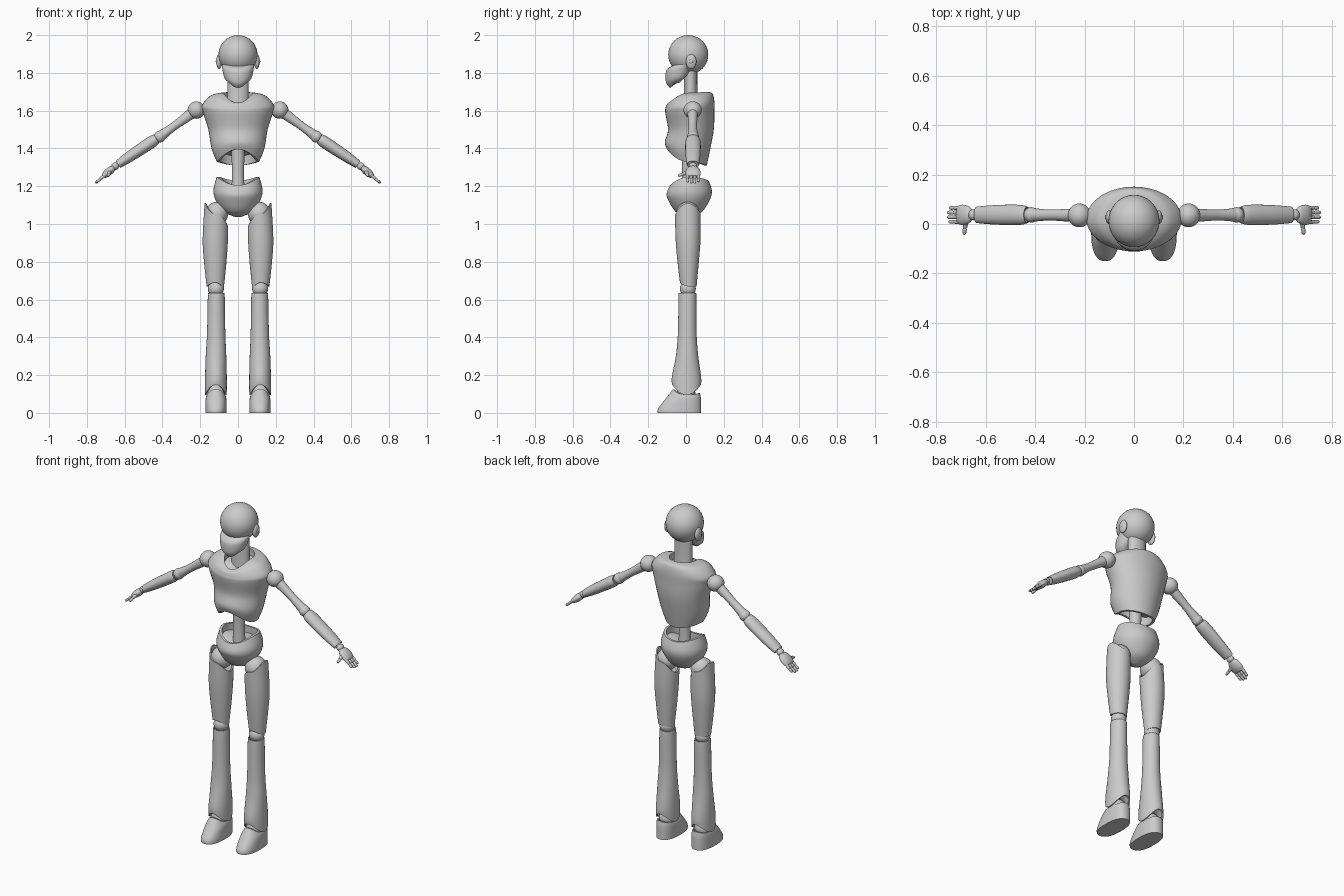
import bpy, bmesh, math
from mathutils import Matrix, Vector

N = 40  # points per cross-section


def finish(name, bm, mirror):
    bmesh.ops.recalc_face_normals(bm, faces=bm.faces)
    me = bpy.data.meshes.new(name)
    bm.to_mesh(me)
    bm.free()
    ob = bpy.data.objects.new(name, me)
    bpy.context.collection.objects.link(ob)
    if mirror:
        ob.modifiers.new("mirror", 'MIRROR')
    return ob


def axis_matrix(a, b):
    """Local z runs from a to b, local y stays close to world y."""
    d = (Vector(b) - Vector(a)).normalized()
    y = Vector((0, 1, 0)) if abs(d.y) < 0.9 else Vector((0, 0, 1))
    x = y.cross(d).normalized()
    y = d.cross(x)
    m = Matrix((x, y, d)).transposed().to_4x4()
    m.translation = Vector(a)
    return m


def smooth_rings(rings, k):
    """Catmull-Rom interpolation between the given rings."""
    out = []
    for i in range(len(rings) - 1):
        p0, p1, p2 = rings[max(i - 1, 0)], rings[i], rings[i + 1]
        p3 = rings[min(i + 2, len(rings) - 1)]
        for j in range(k):
            t = j / k
            out.append([0.5 * (2 * b + (c - a) * t + (2 * a - 5 * b + 4 * c - d) * t * t
                        + (3 * b - a - 3 * c + d) * t ** 3)
                        for a, b, c, d in zip(p0, p1, p2, p3)])
    return out + [rings[-1]]


def loft(name, rings, mirror=False, low=0, high=0, p=2, mat=None, k=5):
    """Ring: x0, x1, y0, y1, then one z, or z at -x, +x, -y, +y.
    low / high: depth of the hollow at either end."""
    full = [list(r[:4]) + (list(r[4:]) if len(r) == 8 else [r[4]] * 4) for r in rings]
    full = smooth_rings(full, k)

    def shrunk(r, dz):
        cx, cy = (r[0] + r[1]) / 2, (r[2] + r[3]) / 2
        xy = [c + (v - c) * 0.88 for v, c in zip(r[:4], (cx, cx, cy, cy))]
        return xy + [z + dz for z in r[4:]]
    if low:
        full = [shrunk(full[0], low), shrunk(full[0], 0)] + full
    if high:
        full += [shrunk(full[-1], 0), shrunk(full[-1], -high)]
    bm = bmesh.new()
    loops = []
    for x0, x1, y0, y1, za, zb, zc, zd in full:
        loop = []
        for i in range(N):
            a = 2 * math.pi * i / N
            c, s = math.cos(a), math.sin(a)
            z = c * c * (zb if c > 0 else za) + s * s * (zd if s > 0 else zc)
            px = math.copysign(abs(c) ** (2 / p), c)
            py = math.copysign(abs(s) ** (2 / p), s)
            loop.append(bm.verts.new(((x0 + x1) / 2 + px * (x1 - x0) / 2,
                                      (y0 + y1) / 2 + py * (y1 - y0) / 2, z)))
        loops.append(loop)
    for l0, l1 in zip(loops, loops[1:]):
        for i in range(N):
            j = (i + 1) % N
            bm.faces.new((l0[i], l0[j], l1[j], l1[i]))
    for loop in (loops[0], loops[-1]):
        bmesh.ops.poke(bm, faces=[bm.faces.new(loop)])
    if mat:
        bmesh.ops.transform(bm, matrix=mat, verts=bm.verts)
    return finish(name, bm, mirror)


def ball(name, loc, size, mirror=False):
    bm = bmesh.new()
    bmesh.ops.create_uvsphere(bm, u_segments=36, v_segments=20, radius=1,
                              matrix=Matrix.Translation(loc) @ Matrix.Diagonal((*size, 1)))
    return finish(name, bm, mirror)


def limb(name, a, b, sections, **kw):
    """Sections: distance from a, half-thickness, half-width."""
    return loft(name, [(-h, h, -w, w, t) for t, h, w in sections],
                mirror=True, mat=axis_matrix(a, b), **kw)


# Head: skull with visor edge, face mask, ears
ball("skull", (0, 0.012, 1.896), (0.103, 0.106, 0.104))
loft("face", [(-.042, .042, -.085, -.01, 1.745, 1.745, 1.72, 1.78),
              (-.070, .070, -.106, .02, 1.77, 1.77, 1.75, 1.80),
              (-.083, .083, -.105, .045, 1.82, 1.82, 1.812, 1.83),
              (-.085, .085, -.072, .05, 1.845, 1.845, 1.838, 1.85)])
ball("ear", (0.1, 0.027, 1.86), (0.015, 0.028, 0.039), True)
ball("ear_stud", (0.112, 0.027, 1.86), (0.006, 0.01, 0.012), True)
loft("neck", [(-.057, .057, -.015, .066, 1.60), (-.055, .055, -.01, .06, 1.72),
              (-.055, .055, -.01, .06, 1.84)])

# Trunk
loft("chest", [(-.112, .112, -.10, .11, 1.33, 1.33, 1.395, 1.31),
               (-.140, .140, -.112, .127, 1.40, 1.40, 1.435, 1.39),
               (-.157, .157, -.095, .147, 1.50),
               (-.185, .185, -.110, .15, 1.59),
               (-.190, .190, -.108, .15, 1.63, 1.63, 1.615, 1.65),
               (-.145, .145, -.10, .14, 1.68, 1.68, 1.635, 1.69),
               (-.090, .090, -.085, .115, 1.695, 1.695, 1.642, 1.70)],
     low=.05, high=.04)
loft("waist", [(-.036, .036, -.025, .045, 1.15), (-.032, .032, -.02, .042, 1.27),
               (-.036, .036, -.025, .045, 1.41)])
loft("pelvis", [(-.015, .015, .005, .03, 1.037),
                (-.075, .075, -.055, .085, 1.065),
                (-.118, .118, -.093, .125, 1.125),
                (-.130, .130, -.103, .137, 1.18, 1.18, 1.16, 1.175),
                (-.113, .113, -.085, .12, 1.25, 1.25, 1.205, 1.23)], high=.04)

# Arms
SHOULDER, ELBOW = (.221, .035, 1.603), (.415, .037, 1.462)
WRIST, TIP = (.65, .037, 1.306), (.755, .037, 1.216)
ball("shoulder_joint", SHOULDER, (.046, .048, .046), True)
limb("upper_arm", SHOULDER, ELBOW, [(.02, .03, .028), (.07, .026, .025),
                                    (.15, .022, .022), (.225, .027, .027)])
ball("elbow_joint", ELBOW, (.031, .031, .031), True)
limb("forearm", ELBOW, WRIST, [(.02, .027, .033), (.05, .032, .04), (.12, .031, .041),
                               (.20, .028, .038), (.265, .022, .033)], low=.02, high=.015)
ball("wrist_joint", WRIST, (.02, .022, .02), True)

# Hands
limb("palm", WRIST, TIP, [(.008, .012, .02), (.025, .019, .034), (.055, .02, .041),
                          (.078, .014, .037), (.084, .008, .032)])
for i, length in enumerate((.130, .138, .139, .128)):
    off = Vector((0, -.028 + i * .0187, 0))
    limb("finger", Vector(WRIST) + off, Vector(TIP) + off,
         [(.072, .008, .008), (.098, .008, .008), (.104, .006, .006), (.110, .0075, .0075),
          (length - .006, .0065, .007), (length, .002, .002)], k=3)
limb("thumb", (.680, .012, 1.275), (.687, -.042, 1.255),
     [(0, .012, .012), (.025, .009, .009), (.031, .007, .007), (.038, .0085, .0085),
      (.054, .007, .007), (.059, .002, .002)], k=3)

# Legs
ball("hip_joint", (.112, .01, 1.055), (.06, .062, .062), True)
loft("thigh", [(.075, .166, -.032, .056, .66, .67, .69, .67),
               (.061, .180, -.045, .068, .80),
               (.053, .187, -.055, .077, .92),
               (.053, .177, -.058, .076, .99, 1.11, 1.05, 1.06)],
     mirror=True, low=.04, high=.04)
ball("knee_joint", (.117, .01, .657), (.042, .042, .042), True)
loft("shin", [(.060, .176, -.074, .08, .095, .095, .15, .15),
              (.059, .175, -.075, .08, .17, .17, .19, .19),
              (.062, .171, -.054, .065, .30),
              (.067, .164, -.043, .056, .42),
              (.070, .160, -.040, .055, .61),
              (.072, .158, -.038, .053, .635)],
     mirror=True, low=.03, high=.02)
ball("ankle_joint", (.117, .0, .105), (.05, .05, .05), True)
loft("foot", [(.060, .173, -.15, .08, 0), (.060, .173, -.146, .08, .025),
              (.062, .171, -.108, .079, .075),
              (.067, .166, -.070, .074, .095, .095, .125, .105)],
     mirror=True, high=.02, p=2.4)

# Smooth surfaces with crisp rims
for ob in bpy.context.collection.objects:
    ob.select_set(True)
    bpy.context.view_layer.objects.active = ob
bpy.ops.object.shade_smooth_by_angle(angle=math.radians(35))
